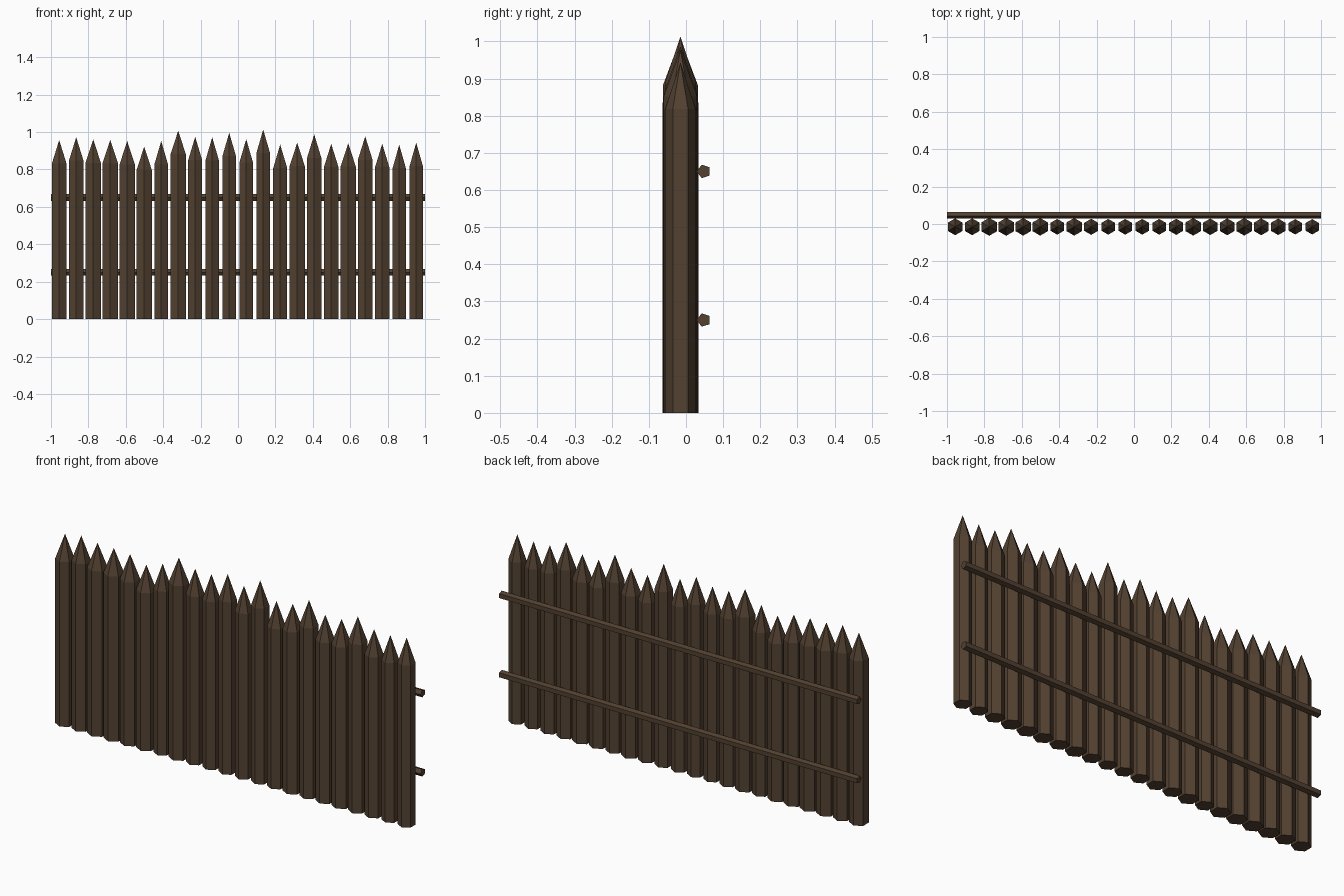
import bpy
import bmesh
import math
from mathutils import Vector

if "Cube" in bpy.data.objects:
    bpy.data.objects.remove(bpy.data.objects["Cube"])

wood = bpy.data.materials.new("dark brown wood")
wood.diffuse_color = (0.085, 0.053, 0.031, 1)
wood.use_nodes = True
wood.node_tree.nodes["Principled BSDF"].inputs["Base Color"].default_value = wood.diffuse_color


def make_object(name, bm):
    bmesh.ops.recalc_face_normals(bm, faces=bm.faces)
    mesh = bpy.data.meshes.new(name)
    bm.to_mesh(mesh)
    bm.free()
    mesh.materials.append(wood)
    obj = bpy.data.objects.new(name, mesh)
    bpy.context.collection.objects.link(obj)


def ring(bm, point, sides):
    return [bm.verts.new(point(math.tau * i / sides)) for i in range(sides)]


def bridge(bm, a, b):
    n = len(a)
    for i in range(n):
        bm.faces.new((a[i], a[(i + 1) % n], b[(i + 1) % n], b[i]))


def stake(name, x, radius, height):
    """Six-sided post with a corner facing front and a sharpened tip."""
    y, tip_length = -0.015, 0.125
    bm = bmesh.new()

    def at(z):
        return lambda a: Vector((x + radius * math.sin(a), y - radius * math.cos(a), z))
    bottom = ring(bm, at(0), 6)
    shoulder = ring(bm, at(height - tip_length), 6)
    tip = bm.verts.new((x, y, height))
    bm.faces.new(bottom)
    bridge(bm, bottom, shoulder)
    for i in range(6):
        bm.faces.new((shoulder[i], shoulder[(i + 1) % 6], tip))
    make_object(name, bm)


def rail(name, z):
    """Five-sided bar along x, one corner towards the stakes."""
    y, r = 0.048, 0.019
    bm = bmesh.new()

    def at(x):
        return lambda a: Vector((x, y - r * math.cos(a), z + r * math.sin(a)))
    left, right = ring(bm, at(-1), 5), ring(bm, at(1), 5)
    bm.faces.new(left)
    bm.faces.new(right)
    bridge(bm, left, right)
    make_object(name, bm)


# Row of sharpened stakes with uneven heights and thicknesses
heights = [0.957, 0.972, 0.96, 0.958, 0.952, 0.922, 0.952, 1.007, 0.975, 0.972, 0.996,
           0.962, 1.013, 0.933, 0.943, 0.987, 0.937, 0.94, 0.977, 0.937, 0.932, 0.943]
radii = [0.045, 0.045, 0.048, 0.048, 0.047, 0.047, 0.042, 0.047, 0.043, 0.042, 0.042,
         0.042, 0.042, 0.043, 0.047, 0.044, 0.045, 0.047, 0.045, 0.044, 0.041, 0.041]
for i, (h, r) in enumerate(zip(heights, radii)):
    stake(f"stake_{i + 1}", -0.956 + i * 0.0909, r, h)

# Two cross rails behind the stakes
rail("lower_rail", 0.25)
rail("upper_rail", 0.65)
